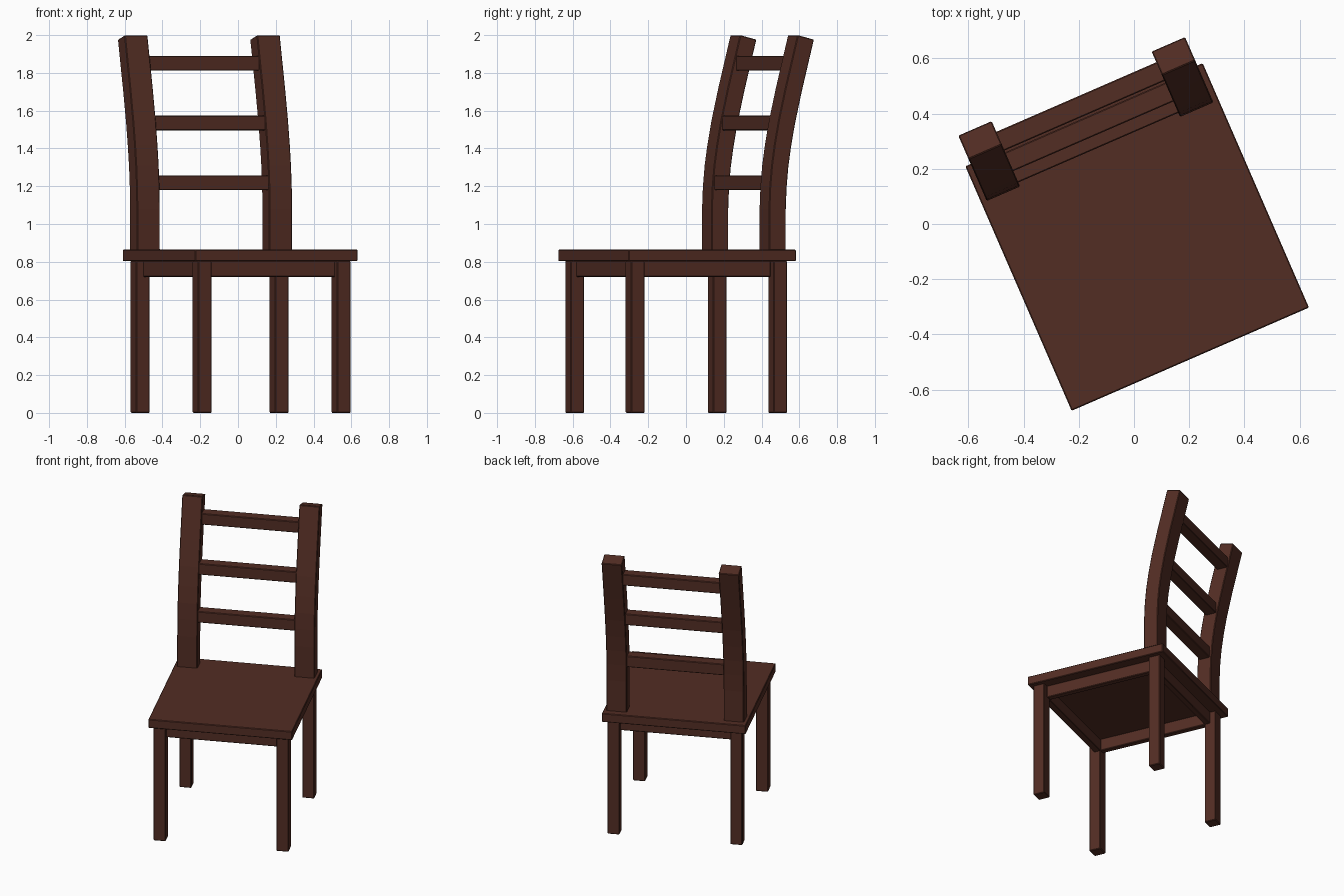
import bpy, bmesh, math
from mathutils import Matrix, Vector

if "Cube" in bpy.data.objects:
    bpy.data.objects.remove(bpy.data.objects["Cube"])

# The whole chair is turned about the vertical axis
PLACE = Matrix.Translation((0.0115, -0.047, 0)) @ Matrix.Rotation(math.radians(23.5), 4, 'Z')

wood = bpy.data.materials.new("dark_wood")
wood.diffuse_color = (0.085, 0.026, 0.017, 1)
wood.use_nodes = True
wood.node_tree.nodes["Principled BSDF"].inputs["Base Color"].default_value = wood.diffuse_color


def finish(name, bm):
    bmesh.ops.recalc_face_normals(bm, faces=bm.faces)
    mesh = bpy.data.meshes.new(name)
    bm.to_mesh(mesh)
    bm.free()
    mesh.materials.append(wood)
    obj = bpy.data.objects.new(name, mesh)
    bpy.context.collection.objects.link(obj)
    obj.matrix_world = PLACE
    bevel = obj.modifiers.new("soft_edges", 'BEVEL')
    bevel.width = 0.004
    bevel.segments = 1
    bevel.limit_method = 'ANGLE'
    bevel.angle_limit = math.radians(40)
    return obj


def box(name, x, y, z):
    """Box given by its (min, max) range on each axis."""
    bm = bmesh.new()
    bmesh.ops.create_cube(bm, size=1)
    for v in bm.verts:
        v.co = Vector([r[0] if c < 0 else r[1] for r, c in zip((x, y, z), v.co)])
    return finish(name, bm)


# Seat board
box("seat", (-0.469, 0.469), (-0.483, 0.483), (0.803, 0.864))

# Legs
LX, LF, LB, H = 0.401, -0.417, 0.406, 0.039
for side, sx in (("left", -1), ("right", 1)):
    for end, y in (("front", LF), ("back", LB)):
        box(f"{end}_{side}_leg", (sx * LX - H, sx * LX + H), (y - H, y + H), (0, 0.805))

# Apron rails under the seat
T, AZ = 0.04, (0.72, 0.805)
box("front_apron", (-LX, LX), (LF - 0.006, LF + T), AZ)
box("back_apron", (-LX, LX), (LB - T, LB), AZ)
for side, sx in (("left", -1), ("right", 1)):
    box(f"{side}_apron", sorted((sx * LX, sx * (LX - T))), (LF + T, LB - T), AZ)

# Curved back posts: front edge (y, z), thickened along its normal
FRONT = [(0.337, 0.85), (0.337, 1.08), (0.342, 1.2), (0.352, 1.31), (0.368, 1.42),
         (0.392, 1.55), (0.431, 1.72), (0.502, 2.0)]
DEPTH, PX, PW = 0.097, 0.382, 0.066
pts = [Vector(p) for p in FRONT]
back = []
for i, p in enumerate(pts):
    d = (pts[min(i + 1, len(pts) - 1)] - pts[max(i - 1, 0)]).normalized()
    if i == 0:
        d = Vector((0, 1))
    back.append(p + DEPTH * Vector((d.y, -d.x)))
for side, sx in (("left", -1), ("right", 1)):
    bm = bmesh.new()
    rings = [[bm.verts.new((sx * PX + ox, q.x, q.y))
              for q, ox in ((f, -PW), (f, PW), (b, PW), (b, -PW))]
             for f, b in zip(pts, back)]
    for lo, hi in zip(rings, rings[1:]):
        for k in range(4):
            n = (k + 1) % 4
            bm.faces.new((lo[k], lo[n], hi[n], hi[k]))
    bm.faces.new(rings[0])
    bm.faces.new(rings[-1])
    finish(f"{side}_back_post", bm)

# Back rungs between the posts
for name, y, z in (("lower", 0.390, 1.218), ("middle", 0.435, 1.535), ("upper", 0.516, 1.851)):
    box(f"{name}_back_rung", (-0.35, 0.35), (y - 0.037, y + 0.037), (z - 0.039, z + 0.039))
